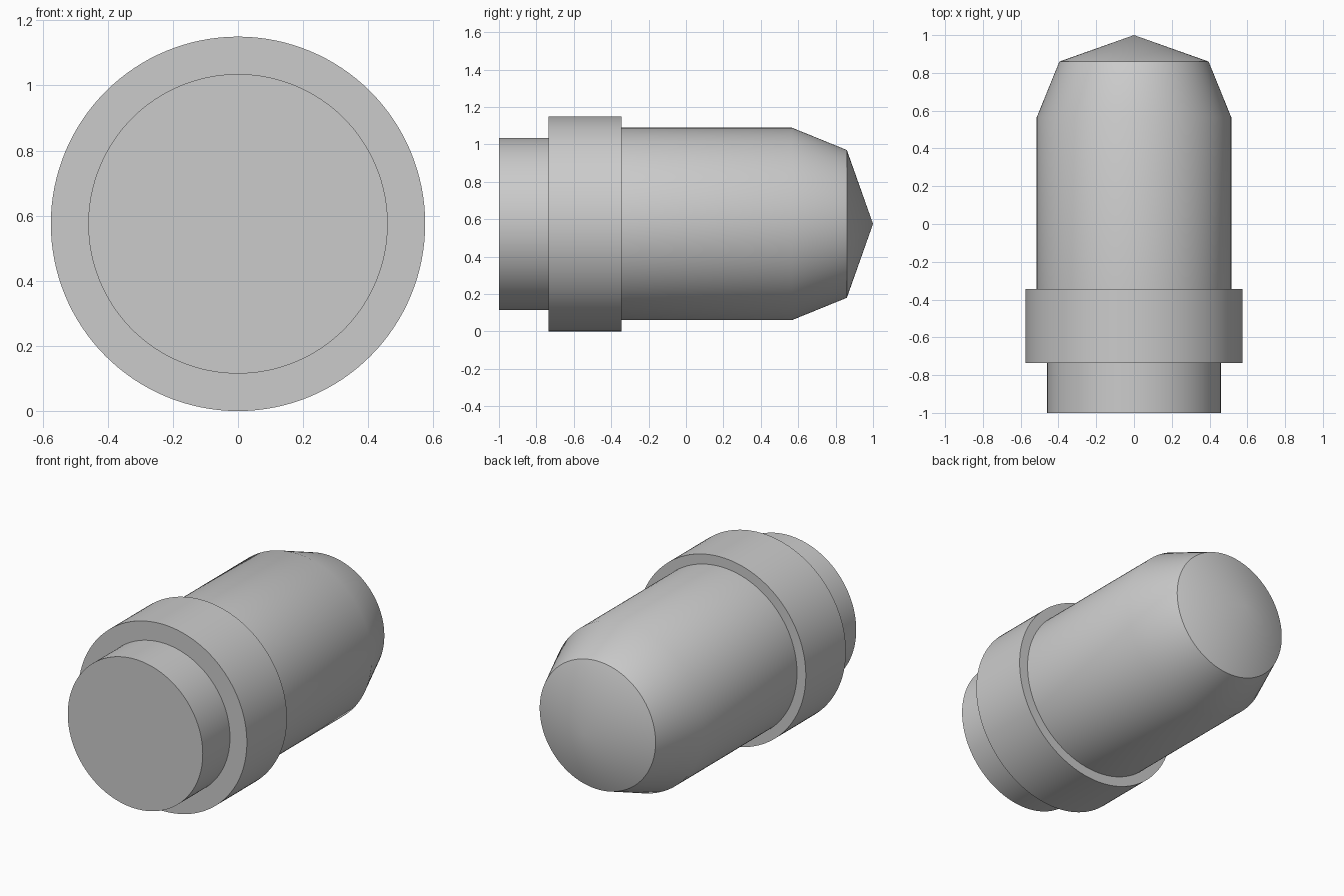
import bpy
import bmesh
from math import radians, tau

cube = bpy.data.objects.get("Cube")
if cube:
    bpy.data.objects.remove(cube, do_unlink=True)

AXIS_Z = 0.575
SEGMENTS = 128

# Plain grey surface
grey = bpy.data.materials.new("plain grey")
grey.use_nodes = True
colour = (0.6, 0.6, 0.6, 1)
grey.diffuse_color = colour
grey.node_tree.nodes["Principled BSDF"].inputs["Base Color"].default_value = colour


def lathe(name, profile):
    """Turn a (y, radius) profile around the long horizontal axis."""
    bm = bmesh.new()
    verts = [bm.verts.new((0, y, r)) for y, r in profile]
    edges = [bm.edges.new(pair) for pair in zip(verts, verts[1:])]
    bmesh.ops.spin(bm, geom=verts + edges, cent=(0, 0, 0), axis=(0, 1, 0),
                   angle=tau, steps=SEGMENTS, use_duplicate=False)
    bmesh.ops.remove_doubles(bm, verts=bm.verts, dist=0.0001)
    bmesh.ops.recalc_face_normals(bm, faces=bm.faces)
    mesh = bpy.data.meshes.new(name)
    bm.to_mesh(mesh)
    bm.free()
    mesh.materials.append(grey)
    obj = bpy.data.objects.new(name, mesh)
    obj.location.z = AXIS_Z
    bpy.context.collection.objects.link(obj)
    bpy.ops.object.select_all(action="DESELECT")
    obj.select_set(True)
    bpy.context.view_layer.objects.active = obj
    bpy.ops.object.shade_smooth_by_angle(angle=radians(30))
    return obj


# Stub, collar, body, tapered shoulder and pointed tip as one turned solid
lathe("turned_plunger", [
    (-1, 0), (-1, 0.46),               # flat end of the stub
    (-0.735, 0.46), (-0.735, 0.575),   # step up to the collar
    (-0.345, 0.575), (-0.345, 0.515),  # step down to the body
    (0.565, 0.515), (0.86, 0.395),     # tapered shoulder
    (1, 0),                            # conical tip
])
